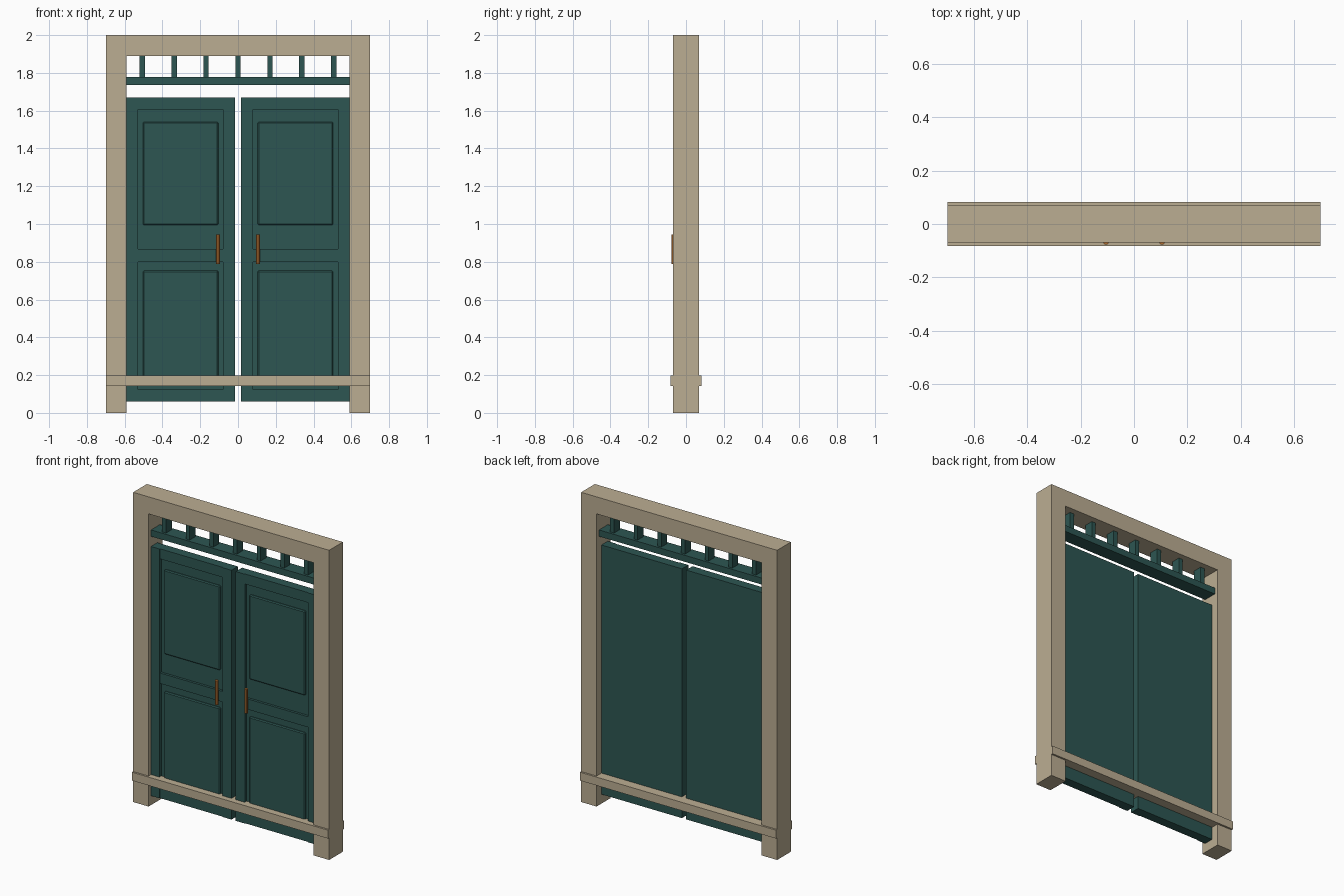
import bpy
import math

if "Cube" in bpy.data.objects:
    bpy.data.objects.remove(bpy.data.objects["Cube"])


def material(name, rgb):
    m = bpy.data.materials.new(name)
    m.diffuse_color = (*rgb, 1)
    m.use_nodes = True
    m.node_tree.nodes["Principled BSDF"].inputs["Base Color"].default_value = m.diffuse_color
    return m


STONE = material("beige_stone", (0.50, 0.42, 0.29))
TEAL = material("dark_teal_paint", (0.026, 0.093, 0.084))
COPPER = material("copper", (0.42, 0.15, 0.03))


def box(name, x, y, z, mat, bevel=0):
    """Box from (min, max) ranges on each axis."""
    bpy.ops.mesh.primitive_cube_add(size=1)
    o = bpy.context.object
    o.name = name
    for v in o.data.vertices:
        v.co = [r[0] if c < 0 else r[1] for c, r in zip(v.co, (x, y, z))]
    o.data.materials.append(mat)
    if bevel:
        b = o.modifiers.new("bevel", 'BEVEL')
        b.width = bevel
        b.segments = 1
    return o


# Frame: lintel and low cross bar
box("lintel", (-0.59, 0.59), (-0.07, 0.07), (1.89, 2.0), STONE)
box("threshold_bar", (-0.70, 0.70), (-0.082, 0.082), (0.143, 0.197), STONE)

# Transom rail with short balusters
box("transom_rail", (-0.59, 0.59), (-0.045, 0.045), (1.735, 1.777), TEAL)
for i in range(7):
    x = (i - 3) * 0.169
    box("baluster", (x - 0.014, x + 0.014), (-0.03, 0.03), (1.77, 1.895), TEAL)

# Post, door leaf and handle on each side
for s, side in ((-1, "left"), (1, "right")):
    def part(name, x0, x1, y, z, mat, bevel=0):
        box(side + "_" + name, sorted((s * x0, s * x1)), y, z, mat, bevel)

    part("post", 0.59, 0.70, (-0.07, 0.07), (0, 2), STONE)
    part("door_slab", 0.015, 0.59, (-0.025, 0.02), (0.06, 1.67), TEAL)
    part("outer_stile", 0.53, 0.59, (-0.045, -0.02), (0.06, 1.67), TEAL)
    part("inner_stile", 0.015, 0.08, (-0.045, -0.02), (0.06, 1.67), TEAL)
    for z in ((0.06, 0.125), (0.80, 0.868), (1.605, 1.67)):
        part("door_rail", 0.08, 0.53, (-0.041, -0.02), z, TEAL)
    for z in ((0.185, 0.753), (0.995, 1.54)):
        part("raised_panel", 0.104, 0.504, (-0.037, -0.015), z, TEAL, 0.006)

    bpy.ops.mesh.primitive_cylinder_add(
        vertices=8, radius=0.011, depth=0.156,
        location=(s * 0.105, -0.067, 0.867))
    h = bpy.context.object
    h.name = side + "_handle"
    h.data.materials.append(COPPER)
